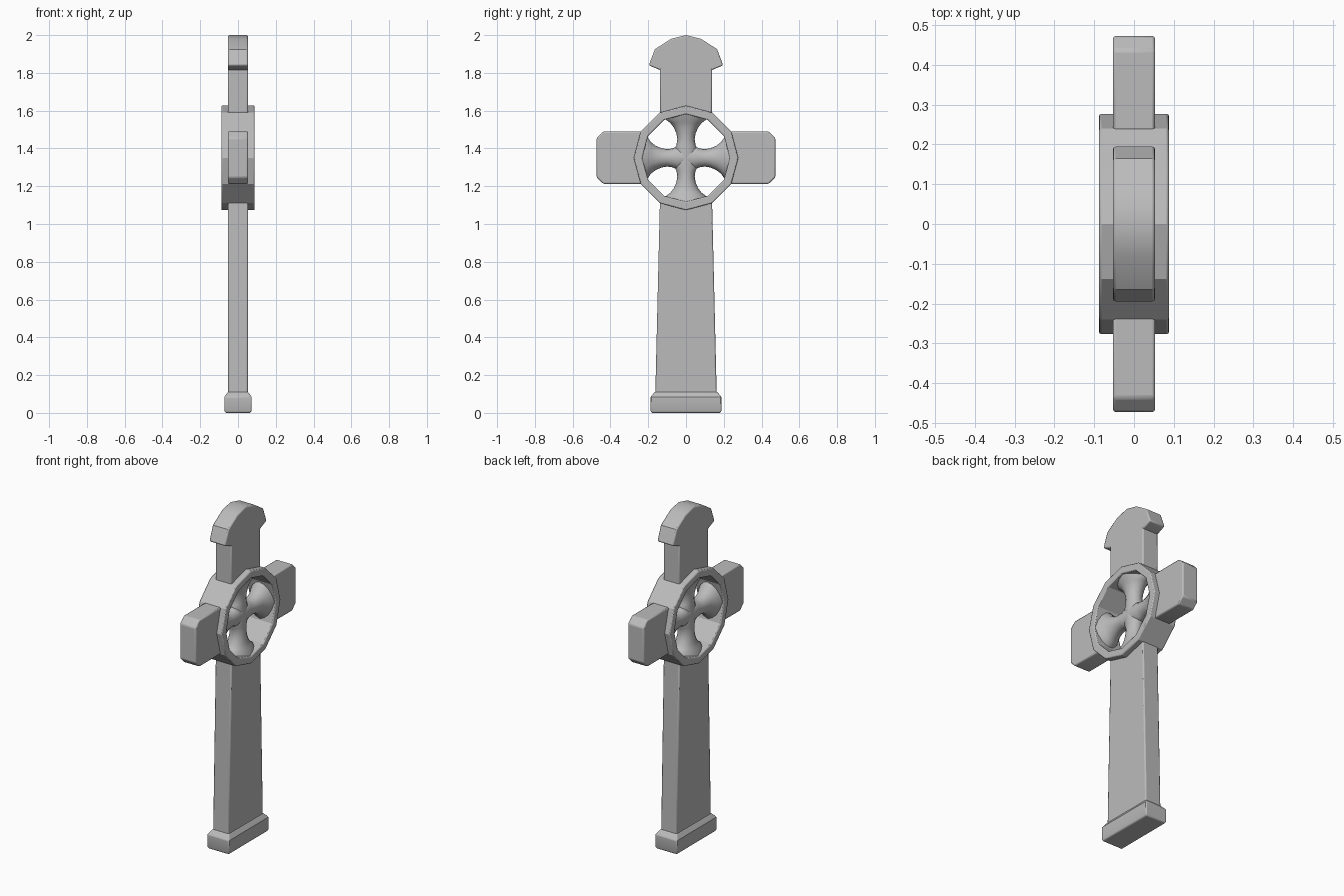
import bpy
import bmesh
from math import sin, cos, tau, radians

if "Cube" in bpy.data.objects:
    bpy.data.objects.remove(bpy.data.objects["Cube"], do_unlink=True)

stone = bpy.data.materials.new("grey stone")
stone.use_nodes = True
COLOUR = (0.5, 0.5, 0.5, 1)
stone.diffuse_color = COLOUR
stone.node_tree.nodes["Principled BSDF"].inputs["Base Color"].default_value = COLOUR

HUB = 1.35       # height of the ring centre
SIDES = 12
OUTER, INNER = 0.277, 0.232


def finish(bm, name, bevel=0.0, angle=30):
    bmesh.ops.remove_doubles(bm, verts=bm.verts, dist=1e-5)
    bmesh.ops.recalc_face_normals(bm, faces=bm.faces)
    mesh = bpy.data.meshes.new(name)
    bm.to_mesh(mesh)
    bm.free()
    obj = bpy.data.objects.new(name, mesh)
    bpy.context.collection.objects.link(obj)
    mesh.materials.append(stone)
    if bevel:
        mod = obj.modifiers.new("soft_edges", "BEVEL")
        mod.width, mod.segments = bevel, 2
        mod.limit_method, mod.angle_limit = "ANGLE", radians(40)
    bpy.ops.object.select_all(action="DESELECT")
    obj.select_set(True)
    bpy.context.view_layer.objects.active = obj
    bpy.ops.object.shade_smooth_by_angle(angle=radians(angle))
    return obj


def slab(name, outline, half_depth, bevel=0.007):
    """Extrude a (y, z) outline through the thickness of the cross."""
    bm = bmesh.new()
    face = bm.faces.new([bm.verts.new((-half_depth, y, z)) for y, z in outline])
    out = bmesh.ops.extrude_face_region(bm, geom=[face])
    moved = [v for v in out["geom"] if isinstance(v, bmesh.types.BMVert)]
    bmesh.ops.translate(bm, verts=moved, vec=(2 * half_depth, 0, 0))
    return finish(bm, name, bevel)


def loft(bm, rings, closed=False):
    rows = [[bm.verts.new(p) for p in ring] for ring in rings]
    n = len(rows[0])
    pairs = list(zip(rows, rows[1:])) + ([(rows[-1], rows[0])] if closed else [])
    for a, b in pairs:
        for i in range(n):
            j = (i + 1) % n
            bm.faces.new((a[i], a[j], b[j], b[i]))
    if not closed:
        bm.faces.new(rows[0])
        bm.faces.new(rows[-1])


def ring_point(step, radius=0.262):
    a = tau * step / SIDES
    return radius * cos(a), HUB + radius * sin(a)


def mirrored(half):
    """Complete a symmetrical outline from its +y half."""
    return half + [(-y, z) for y, z in reversed(half) if y > 0]


# Tapered shaft, upper post and side arms, each seated in the ring
slab("shaft", mirrored([(0.163, 0.08), (0.138, 1.12), ring_point(-2), ring_point(-3)]), 0.053)
slab("upper_post", mirrored([ring_point(3), ring_point(2), (0.138, 1.58), (0.138, 1.84)]), 0.053)
slab("cap", mirrored([(0.137, 1.815), (0.197, 1.84), (0.165, 1.925),
                      (0.08, 1.98), (0, 2.0)]), 0.053)
arm = [ring_point(-1), (0.24, 1.212), (0.437, 1.212), (0.473, 1.247),
       (0.473, 1.455), (0.437, 1.49), (0.24, 1.49), ring_point(1), ring_point(0)]
for side, name in ((1, "left_arm"), (-1, "right_arm")):
    slab(name, [(side * y, z) for y, z in arm], 0.053)

# Foot block with a sloped shoulder
bm = bmesh.new()
loft(bm, [[(sx * x, sy * y, z) for sx, sy in ((-1, -1), (1, -1), (1, 1), (-1, 1))]
          for x, y, z in ((0.066, 0.182, 0), (0.072, 0.188, 0.012),
                          (0.072, 0.188, 0.085), (0.053, 0.164, 0.112))])
finish(bm, "foot", 0.005)

# Twelve-sided ring band
bm = bmesh.new()
section = [(-0.088, OUTER), (0.088, OUTER), (0.088, INNER), (-0.088, INNER)]
loft(bm, [[(x, *ring_point(s, r)) for x, r in section] for s in range(SIDES)], closed=True)
finish(bm, "ring", 0.006, 25)

# Flared spokes inside the ring: (distance, half width, half depth)
flare = [(0, 0.05, 0.045), (0.045, 0.062, 0.045), (0.07, 0.05, 0.044), (0.1, 0.046, 0.045),
         (0.13, 0.051, 0.048), (0.16, 0.064, 0.053), (0.185, 0.083, 0.06),
         (0.203, 0.108, 0.069), (0.235, 0.114, 0.08)]
for k, name in enumerate(("left_spoke", "upper_spoke", "right_spoke", "lower_spoke")):
    c, s = cos(tau * k / 4), sin(tau * k / 4)
    bm = bmesh.new()
    rings = []
    for dist, wide, deep in flare:
        ring = []
        for i in range(16):
            a = tau * i / 16
            w = wide * cos(a)
            ring.append((deep * sin(a), dist * c - w * s, HUB + dist * s + w * c))
        rings.append(ring)
    loft(bm, rings)
    finish(bm, name, angle=60)
